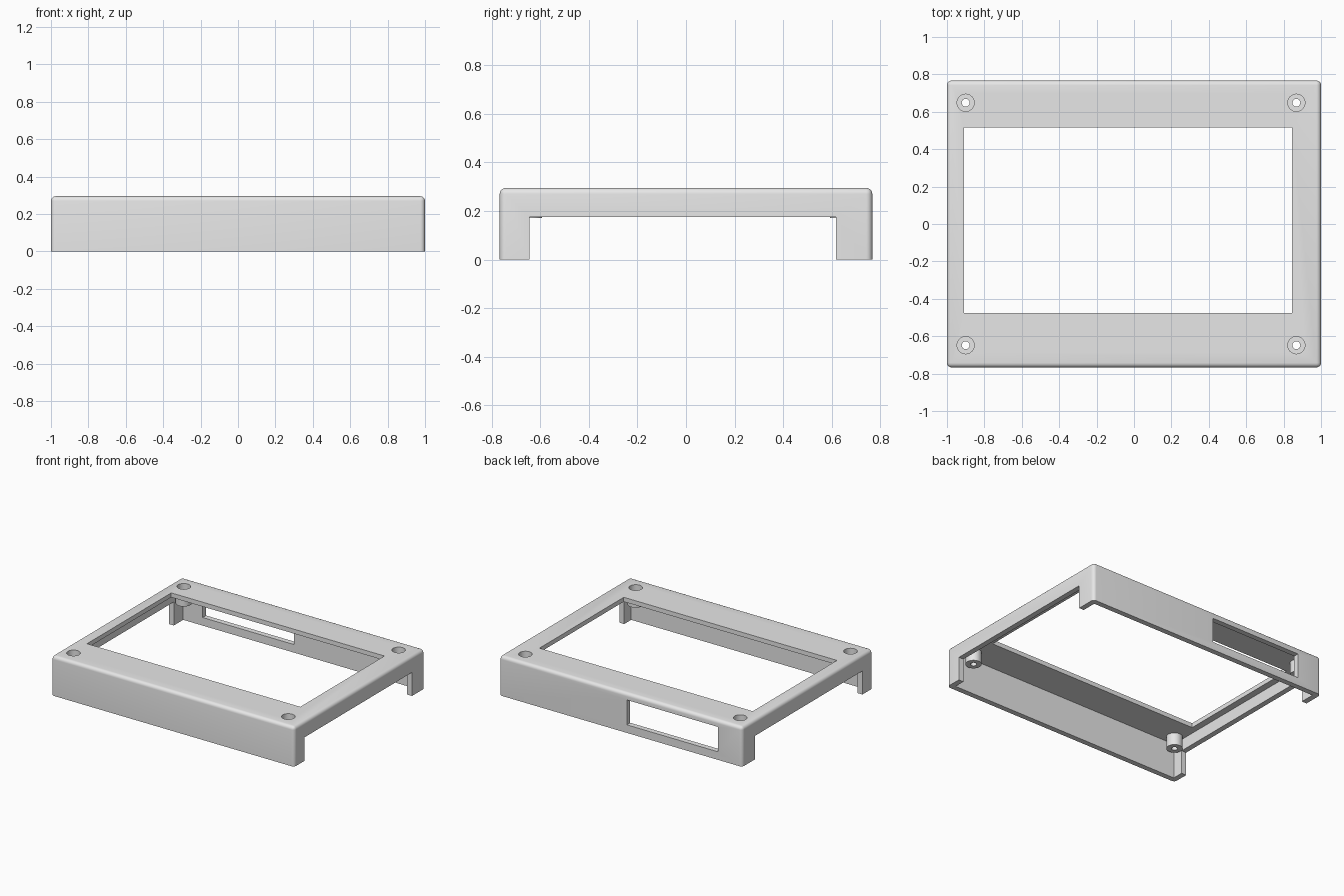
import bpy
import bmesh
from mathutils import Matrix, Vector

cube = bpy.data.objects.get("Cube")
if cube:
    bpy.data.objects.remove(cube)

W, D, H = 1.0, 0.767, 0.295      # half width, half depth, height
WALL, ROOF, FILLET = 0.04, 0.262, 0.025

grey = bpy.data.materials.new("plain_grey")
grey.use_nodes = True
grey.diffuse_color = (0.8, 0.8, 0.8, 1)
grey.node_tree.nodes["Principled BSDF"].inputs["Base Color"].default_value = (0.8, 0.8, 0.8, 1)


def finish(name, bm):
    mesh = bpy.data.meshes.new(name)
    bm.to_mesh(mesh)
    bm.free()
    mesh.materials.append(grey)
    obj = bpy.data.objects.new(name, mesh)
    bpy.context.collection.objects.link(obj)
    return obj


def box(name, low, high, round_edges=False):
    low, high = Vector(low), Vector(high)
    bm = bmesh.new()
    bmesh.ops.create_cube(bm, size=1)
    for v in bm.verts:
        v.co = (low + high) / 2 + v.co * (high - low)
    if round_edges:
        # Every edge except the four around the base
        edges = [e for e in bm.edges if max(v.co.z for v in e.verts) > low.z + 0.01]
        bmesh.ops.bevel(bm, geom=edges, offset=FILLET, segments=5,
                        profile=0.5, affect='EDGES')
    return finish(name, bm)


def cylinder(name, x, y, radius, bottom, top):
    bm = bmesh.new()
    bmesh.ops.create_cone(bm, cap_ends=True, segments=40, radius1=radius,
                          radius2=radius, depth=top - bottom,
                          matrix=Matrix.Translation((x, y, (bottom + top) / 2)))
    return finish(name, bm)


def combine(target, tool, operation):
    mod = target.modifiers.new(tool.name, 'BOOLEAN')
    mod.operation = operation
    mod.solver = 'EXACT'
    mod.object = tool
    bpy.context.view_layer.objects.active = target
    bpy.ops.object.modifier_apply(modifier=mod.name)
    bpy.data.objects.remove(tool)


# Hollow shell, open underneath
frame = box("bezel_frame", (-W, -D, 0), (W, D, H), round_edges=True)
cuts = [
    box("cavity", (-W + WALL, -D + WALL, -0.1), (W - WALL, D - WALL, ROOF)),
    box("screen_opening", (-0.91, -0.475, 0.1), (0.845, 0.515, 0.5)),
    box("side_openings", (-1.2, -0.645, -0.1), (1.2, 0.617, 0.175)),
    box("back_port", (-0.8, 0.6, 0.06), (-0.05, 0.9, 0.245)),
]
for cut in cuts:
    combine(frame, cut, 'DIFFERENCE')

# Screw bosses under the roof, each with a counterbored hole
spots = [(x, y) for x in (-0.9, 0.868) for y in (-0.648, 0.648)]
for x, y in spots:
    combine(frame, cylinder("boss", x, y, 0.055, 0.171, ROOF + 0.01), 'UNION')
for x, y in spots:
    combine(frame, cylinder("counterbore", x, y, 0.046, 0.205, 0.4), 'DIFFERENCE')
    combine(frame, cylinder("screw_hole", x, y, 0.021, 0.1, 0.4), 'DIFFERENCE')

bpy.ops.object.select_all(action='DESELECT')
frame.select_set(True)
bpy.context.view_layer.objects.active = frame
bpy.ops.object.shade_smooth_by_angle(angle=0.6)
